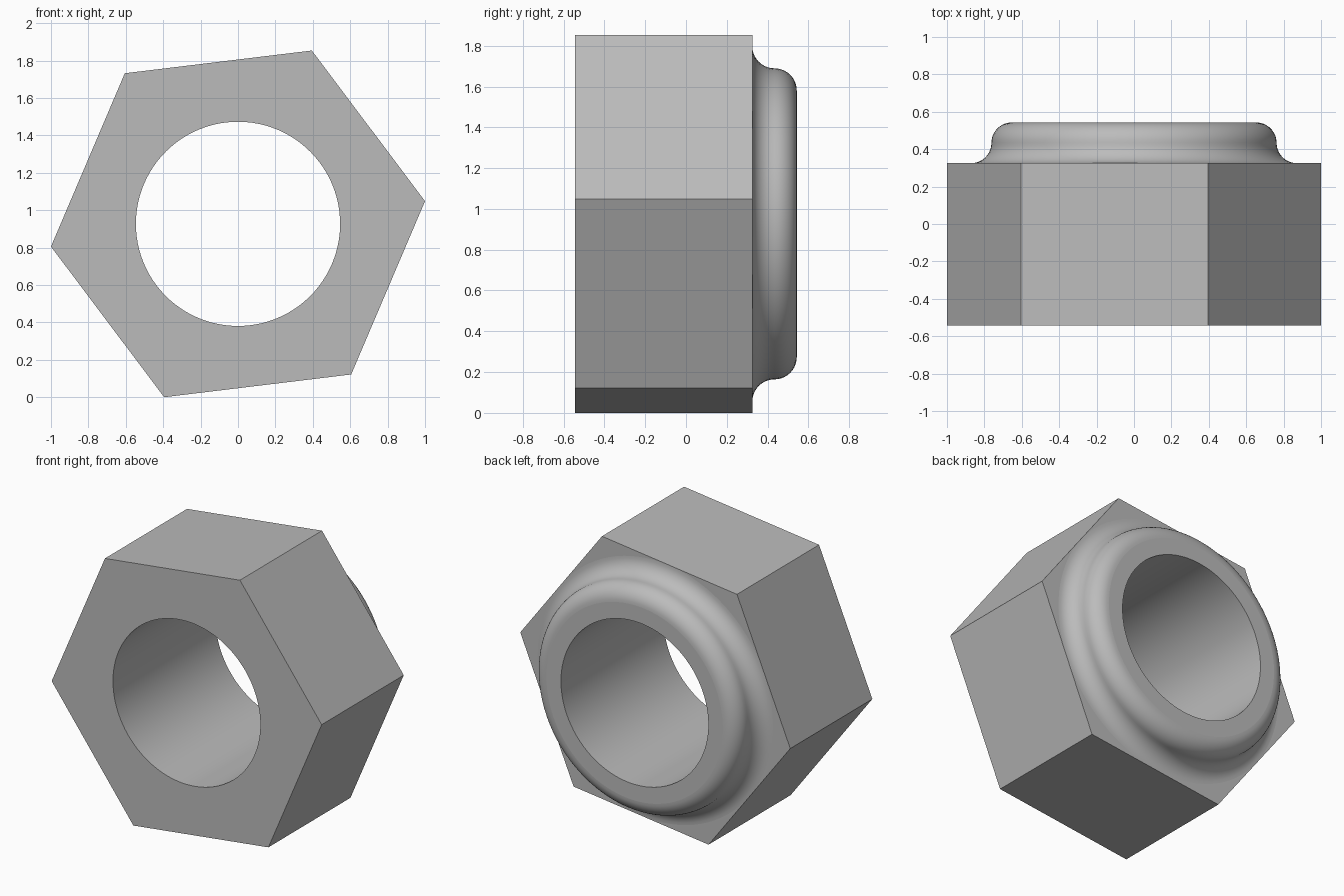
import bpy, bmesh
from math import sin, cos, pi, radians, sqrt

cube = bpy.data.objects.get("Cube")
if cube:
    bpy.data.objects.remove(cube, do_unlink=True)

SEG = 96                    # steps around the bore, a multiple of six
TURN = radians(6.93)        # tilt of the hexagon
HEX_R = 1.0073
APOTHEM = HEX_R * sqrt(3) / 2
CENTRE_Z = HEX_R * sin(TURN + pi / 3)
BORE_R = 0.546
FRONT, SHOULDER, BACK = -0.543, 0.325, 0.543
FILLET = (BACK - SHOULDER) / 2

# Plain grey metal
grey = bpy.data.materials.new("grey metal")
grey.use_nodes = True
colour = (0.5, 0.5, 0.5, 1)
grey.diffuse_color = colour
grey.node_tree.nodes["Principled BSDF"].inputs["Base Color"].default_value = colour

bm = bmesh.new()


def ring(radius, y, count=SEG):
    """Circle of vertices around the nut's axis."""
    angles = [TURN + 2 * pi * i / count for i in range(count)]
    return [bm.verts.new((radius * cos(a), y, CENTRE_Z + radius * sin(a))) for a in angles]


def band(a, b, smooth):
    """Quads joining two rings."""
    n = len(a)
    for i in range(n):
        j = (i + 1) % n
        bm.faces.new((a[i], a[j], b[j], b[i])).smooth = smooth


def hex_face(corners, circle):
    """Flat hexagon with a round opening, one face per side."""
    step = SEG // 6
    for k in range(6):
        arc = [circle[(k * step + i) % SEG] for i in range(step + 1)]
        bm.faces.new([corners[(k + 1) % 6], corners[k]] + arc)


# Hexagonal body
front_hex = ring(HEX_R, FRONT, 6)
back_hex = ring(HEX_R, SHOULDER, 6)
band(front_hex, back_hex, False)

# Collar: hollow fillet up from the shoulder, then a rounded rim
base_r = APOTHEM - 0.001
neck_r = base_r - FILLET
steps = 10
arcs = [i * pi / 2 / steps for i in range(steps + 1)]
profile = [(base_r - FILLET * sin(t), SHOULDER + FILLET * (1 - cos(t))) for t in arcs]
profile += [(neck_r - FILLET * (1 - cos(t)), SHOULDER + FILLET * (1 + sin(t))) for t in arcs[1:]]
collar = [ring(r, y) for r, y in profile]
for a, b in zip(collar, collar[1:]):
    band(a, b, True)
hex_face(back_hex, collar[0])

# Bore and the flat end of the collar
bore_front = ring(BORE_R, FRONT)
bore_back = ring(BORE_R, BACK)
band(collar[-1], bore_back, False)
band(bore_back, bore_front, True)
hex_face(front_hex, bore_front)

bmesh.ops.recalc_face_normals(bm, faces=bm.faces)
mesh = bpy.data.meshes.new("hex_nut")
bm.to_mesh(mesh)
bm.free()
mesh.materials.append(grey)
nut = bpy.data.objects.new("hex_nut", mesh)
bpy.context.collection.objects.link(nut)
